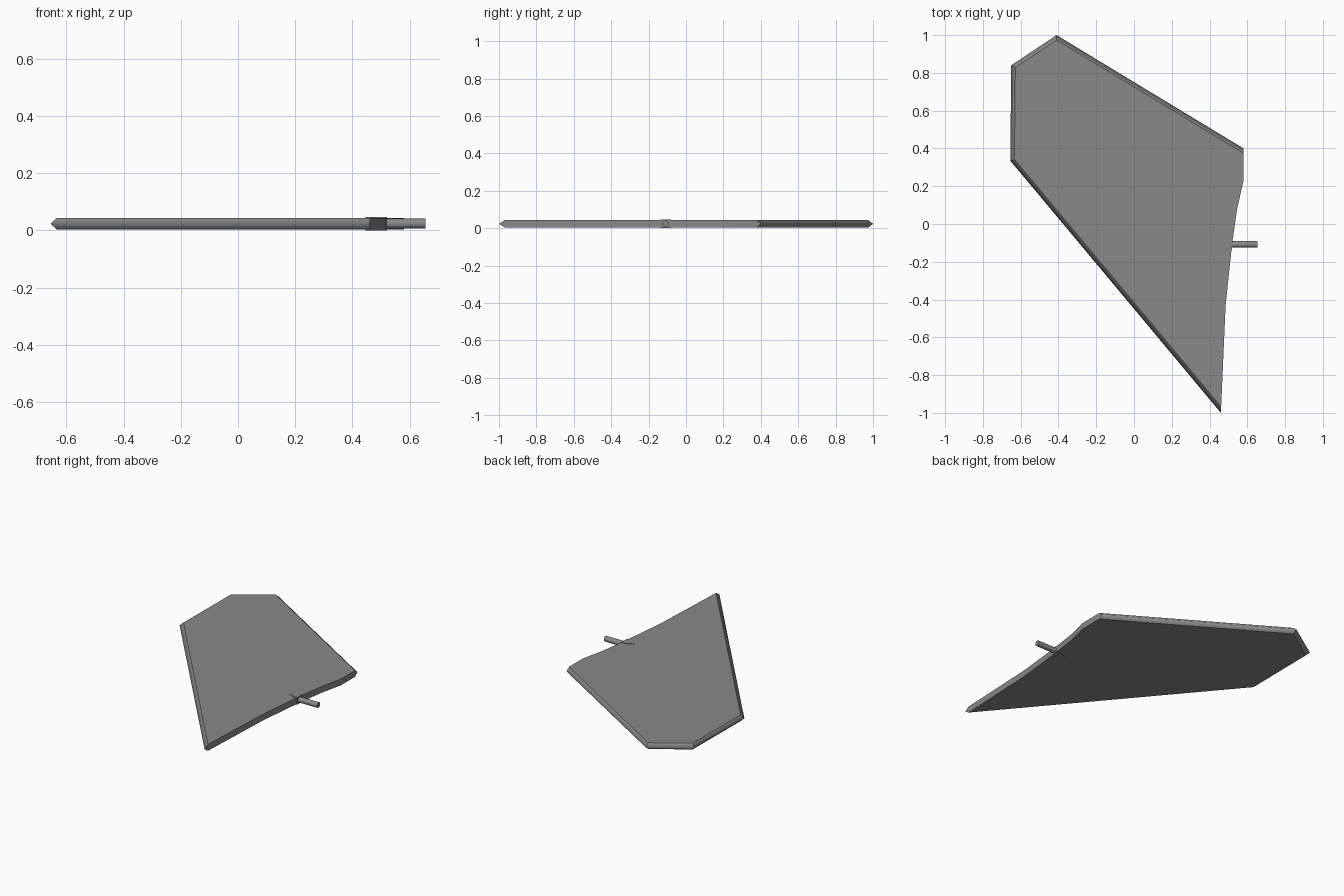
import bpy, bmesh, math
from mathutils import Vector

if "Cube" in bpy.data.objects:
    bpy.data.objects.remove(bpy.data.objects["Cube"])

grey = bpy.data.materials.new("grey")
grey.diffuse_color = (0.25, 0.25, 0.25, 1)
grey.use_nodes = True
grey.node_tree.nodes["Principled BSDF"].inputs["Base Color"].default_value = grey.diffuse_color


def finish(name, bm):
    bmesh.ops.recalc_face_normals(bm, faces=bm.faces[:])
    me = bpy.data.meshes.new(name)
    bm.to_mesh(me)
    bm.free()
    me.materials.append(grey)
    ob = bpy.data.objects.new(name, me)
    bpy.context.collection.objects.link(ob)
    return ob


def inset(pts, dist):
    """Offset each edge of a clockwise outline inward by its own distance."""
    out = []
    for i in range(len(pts)):
        a, b, c = (Vector(pts[j % len(pts)]) for j in (i - 1, i, i + 1))
        d1, d2 = (b - a).normalized(), (c - b).normalized()
        n1, n2 = Vector((d1.y, -d1.x)), Vector((d2.y, -d2.x))
        p, q = b + n1 * dist[i - 1], b + n2 * dist[i]
        cr = d1.x * d2.y - d1.y * d2.x
        t = ((q - p).x * d2.y - (q - p).y * d2.x) / cr
        out.append(p + d1 * t)
    return out


def loft(bm, rings):
    """Stack (outline, z) rings into a closed solid; returns the side faces."""
    vs = [[bm.verts.new((p[0], p[1], z)) for p in r] for r, z in rings]
    bm.faces.new(vs[0])
    bm.faces.new(vs[-1])
    n = len(vs[0])
    return [bm.faces.new((lo[i], lo[(i + 1) % n], hi[(i + 1) % n], hi[i]))
            for lo, hi in zip(vs, vs[1:]) for i in range(n)]


# fin: plate with knife-edged rim, square trailing edge
outline = [(-0.65, 0.84), (-0.41, 1.0), (0.58, 0.40), (0.58, 0.23), (0.546, 0.08),
           (0.52, -0.10), (0.485, -0.43), (0.46, -1.0), (-0.655, 0.335)]
b = 0.022
rim = inset(outline, [b, b, 0, 0, 0, 0, 0, b, b])
bm = bmesh.new()
sides = loft(bm, [(rim, 0.003), (outline, 0.0235), (rim, 0.044)])
for f in sides:
    f.smooth = True
for e in bm.edges:
    zs = [v.co.z for v in e.verts]
    e.smooth = all(abs(z - 0.0235) < 0.001 for z in zs)  # only the knife edge is soft
finish("fin", bm)

# pivot fairing: pointed housing standing slightly proud of the plate
half = [(0.455, 0.010), (0.47, 0.018), (0.485, 0.024), (0.50, 0.027), (0.52, 0.026)]
cy = -0.108
ogive = ([(0.445, cy)] + [(x, cy + w) for x, w in half]
         + [(x, cy - w) for x, w in reversed(half)])
bm = bmesh.new()
loft(bm, [(ogive, 0.0), (ogive, 0.047)])
finish("pivot_fairing", bm)

# pivot rod
bpy.ops.mesh.primitive_cylinder_add(vertices=24, radius=0.0175, depth=0.185,
                                    location=(0.5625, cy, 0.0235),
                                    rotation=(0, math.pi / 2, 0))
rod = bpy.context.object
rod.name = "pivot_rod"
rod.data.materials.append(grey)
bpy.ops.object.shade_smooth_by_angle()
